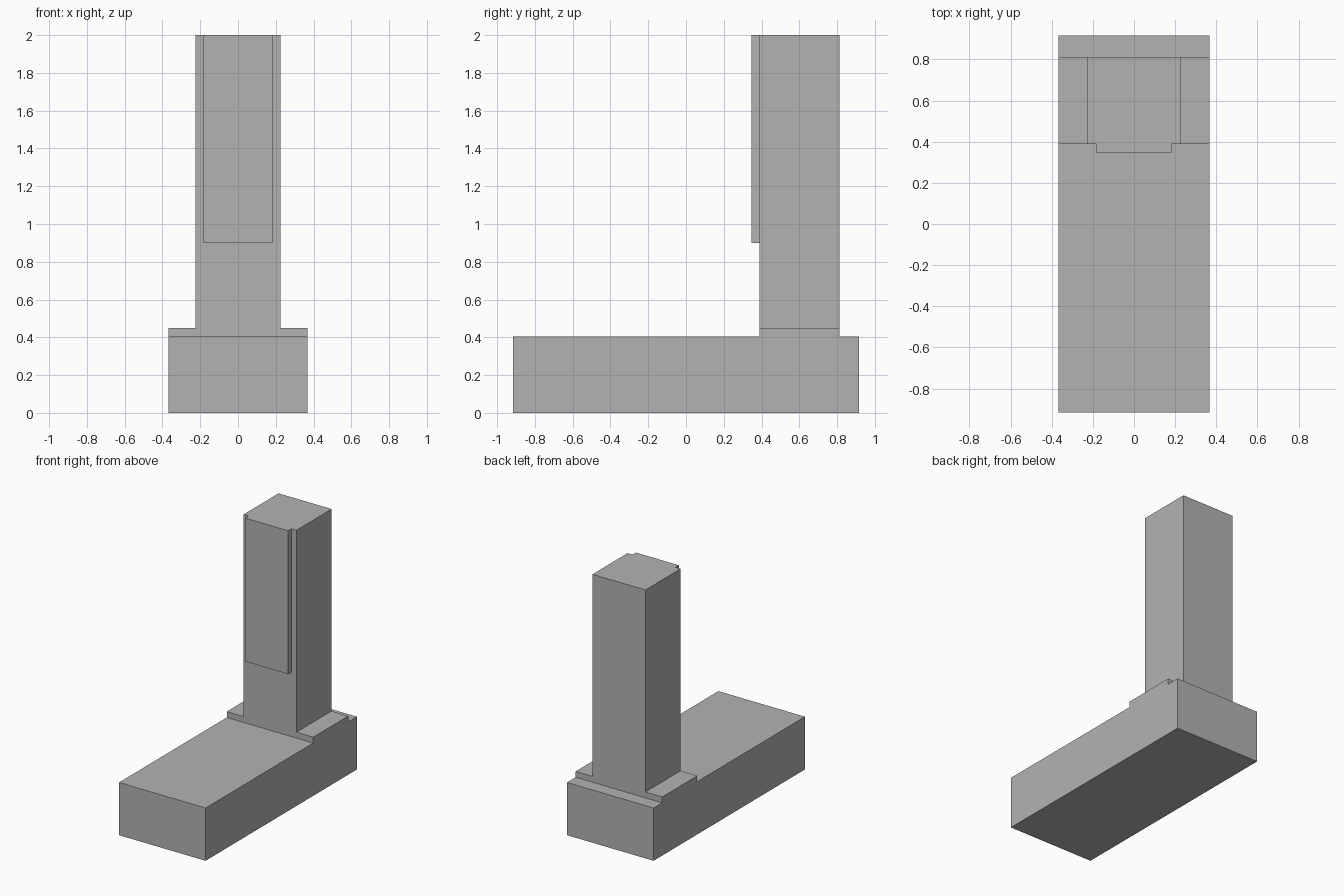
import bpy
import bmesh

cube = bpy.data.objects.get("Cube")
if cube:
    bpy.data.objects.remove(cube, do_unlink=True)

GREY = (0.45, 0.45, 0.45, 1.0)
grey = bpy.data.materials.new("plain_grey")
grey.use_nodes = True
grey.diffuse_color = GREY
grey.node_tree.nodes["Principled BSDF"].inputs["Base Color"].default_value = GREY


def extrude_profile(name, half_profile, y_front, y_back):
    """Mirror a right-hand (x, z) outline about x = 0 and extrude it along y."""
    outline = half_profile + [(-x, z) for x, z in reversed(half_profile)]
    bm = bmesh.new()
    face = bm.faces.new([bm.verts.new((x, y_front, z)) for x, z in outline])
    result = bmesh.ops.extrude_face_region(bm, geom=[face])
    moved = [v for v in result["geom"] if isinstance(v, bmesh.types.BMVert)]
    bmesh.ops.translate(bm, verts=moved, vec=(0, y_back - y_front, 0))
    bmesh.ops.recalc_face_normals(bm, faces=bm.faces)
    mesh = bpy.data.meshes.new(name)
    bm.to_mesh(mesh)
    bm.free()
    mesh.materials.append(grey)
    obj = bpy.data.objects.new(name, mesh)
    bpy.context.collection.objects.link(obj)
    return obj


base_half, base_top = 0.367, 0.405
column_half, plinth_top, top = 0.225, 0.45, 2.0
column_front, column_back = 0.388, 0.813

# Long base block
extrude_profile("base", [(base_half, 0), (base_half, base_top)], -0.917, 0.917)

# Column rising in one piece from its thin plinth
extrude_profile("column_with_plinth", [
    (base_half, base_top), (base_half, plinth_top),
    (column_half, plinth_top), (column_half, top),
], column_front, column_back)

# Raised panel on the upper front of the column
extrude_profile("front_panel", [(0.182, 0.9), (0.182, top)], 0.347, column_front)
